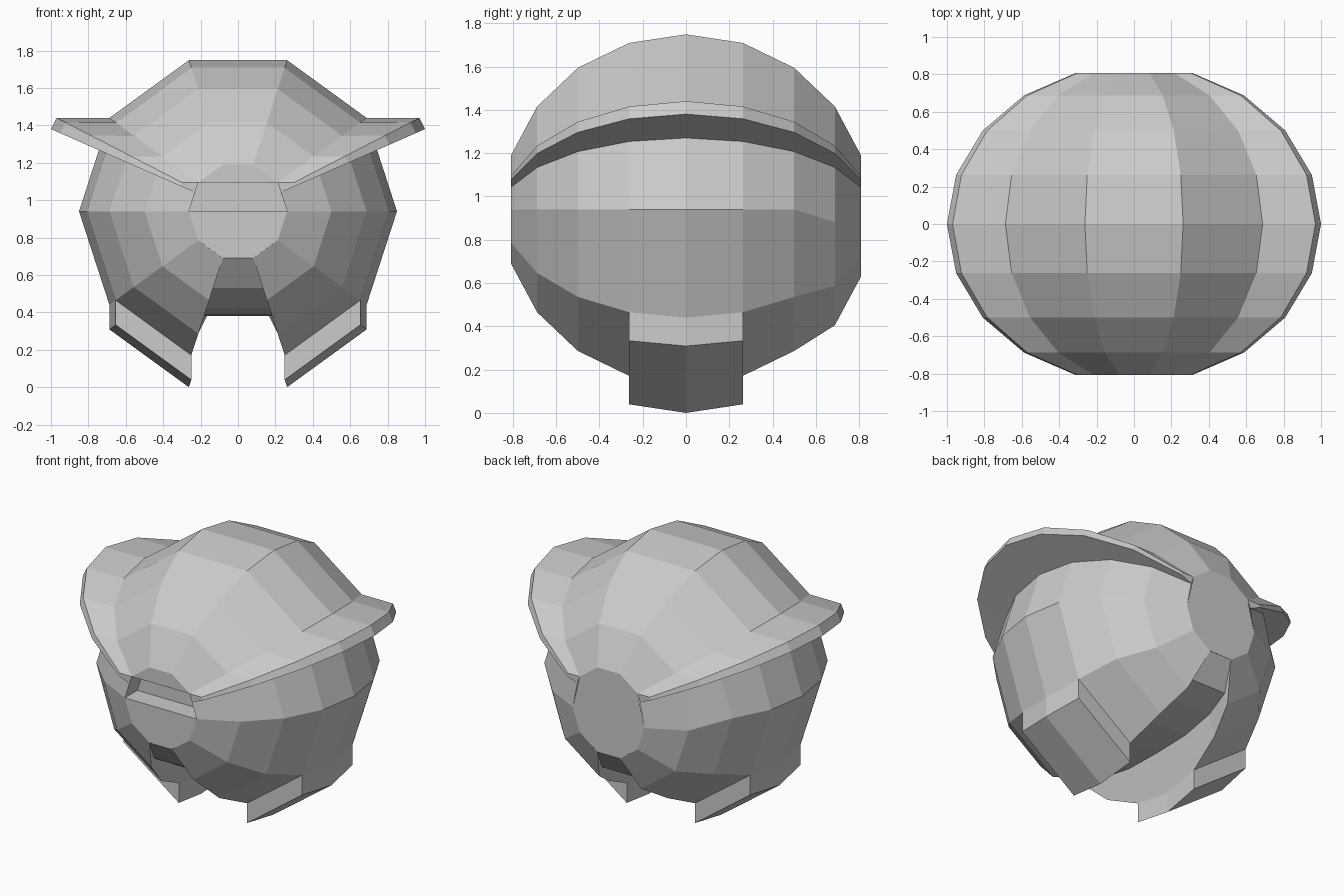
import bpy, bmesh
from math import sin, cos, tan, radians

if "Cube" in bpy.data.objects:
    bpy.data.objects.remove(bpy.data.objects["Cube"])

R, ZC, FLAP = 0.85, 0.94, 0.1316
FLOOR = [0.25, 0.41, 0.52, 0.555, 0.56]      # groove floor depth, end ring to middle ring
RINGS = range(1, 10)                         # rings along y, 18 degrees apart


def spoke(deg, r=R):
    return (r * cos(radians(deg)), r * sin(radians(deg)))


def place(p, ring, scale=True, drop=0.0):
    """Put an (x, z) profile point on a ring; the lower rear sags a little."""
    a = radians(18 * ring)
    s = sin(a) if scale else 1.0
    y = -R * cos(a)
    z = ZC + p[1] * s - drop
    if y > 0.68 and p[1] < 0.001:
        z -= 0.06
    return (p[0] * s, y, z)


def make(name, faces):
    """Flat-faced half part from polygons, mirrored across x."""
    bm = bmesh.new()
    for f in faces:
        bm.faces.new([bm.verts.new(c) for c in f])
    bmesh.ops.remove_doubles(bm, verts=bm.verts, dist=0.0005)
    bmesh.ops.dissolve_degenerate(bm, edges=bm.edges, dist=0.0005)
    me = bpy.data.meshes.new(name)
    bm.to_mesh(me)
    bm.free()
    ob = bpy.data.objects.new(name, me)
    bpy.context.collection.objects.link(ob)
    m = ob.modifiers.new("mirror", 'MIRROR')
    m.use_clip = True
    return ob


def skin(rows):
    return [(a[j], a[j + 1], b[j + 1], b[j])
            for a, b in zip(rows, rows[1:]) for j in range(len(a) - 1)]


def ends(rows):
    return [rows[0][::-1], rows[-1]]


# crown of the dome
top, shoulder = spoke(72), spoke(36)
make("crown", skin([[place(p, i) for p in ((0, top[1]), top, shoulder)] for i in RINGS]))

# flared side brim
under = (0.743, 0.33)
rows = [[place(p, i) for p in (shoulder, (0.97, 0.5), (1.0, 0.44), under)] for i in RINGS]
make("brim", skin(rows) + ends(rows))

# lower shell with the recessed groove underneath
rows = []
for i in RINGS:
    row = [place(p, i) for p in (under, spoke(0), spoke(-36), spoke(-72))]
    f = FLOOR[min(i, 10 - i) - 1]
    row += [place(p, i, False) for p in ((f * tan(radians(18)), -f), (0, -f))]
    rows.append(row)
make("lower_shell", skin(rows))

# cheek flaps dropping straight down
rows = []
for i in (4, 5, 6):
    a, b = spoke(-36), spoke(-72)
    rows.append([place(a, i), place(a, i, drop=FLAP), place(b, i, drop=FLAP), place(b, i)])
make("cheek_flap", skin(rows) + ends(rows))

# front disc with a recessed visor slot
c0, c36, c72 = spoke(0), spoke(36), spoke(72)
lo36, lo72 = spoke(-36), spoke(-72)
slot = [(0, 0), c0, c36, (0, c36[1])]
outer = [place(p, 1) for p in slot]
inner = [(x, y + 0.13, z) for x, y, z in outer]
walls = [(outer[k], outer[k + 1], inner[k + 1], inner[k]) for k in range(3)]
make("front_disc", [
    [place(p, 1) for p in ((0, lo72[1]), lo72, lo36, c0, (0, 0))],
    [place(p, 1) for p in ((0, c36[1]), c36, c72, (0, c72[1]))],
    inner] + walls)

# rear disc
make("rear_disc", [[place(p, 9) for p in
                    ((0, c72[1]), c72, c36, c0, lo36, lo72, (0, lo72[1]))]])
